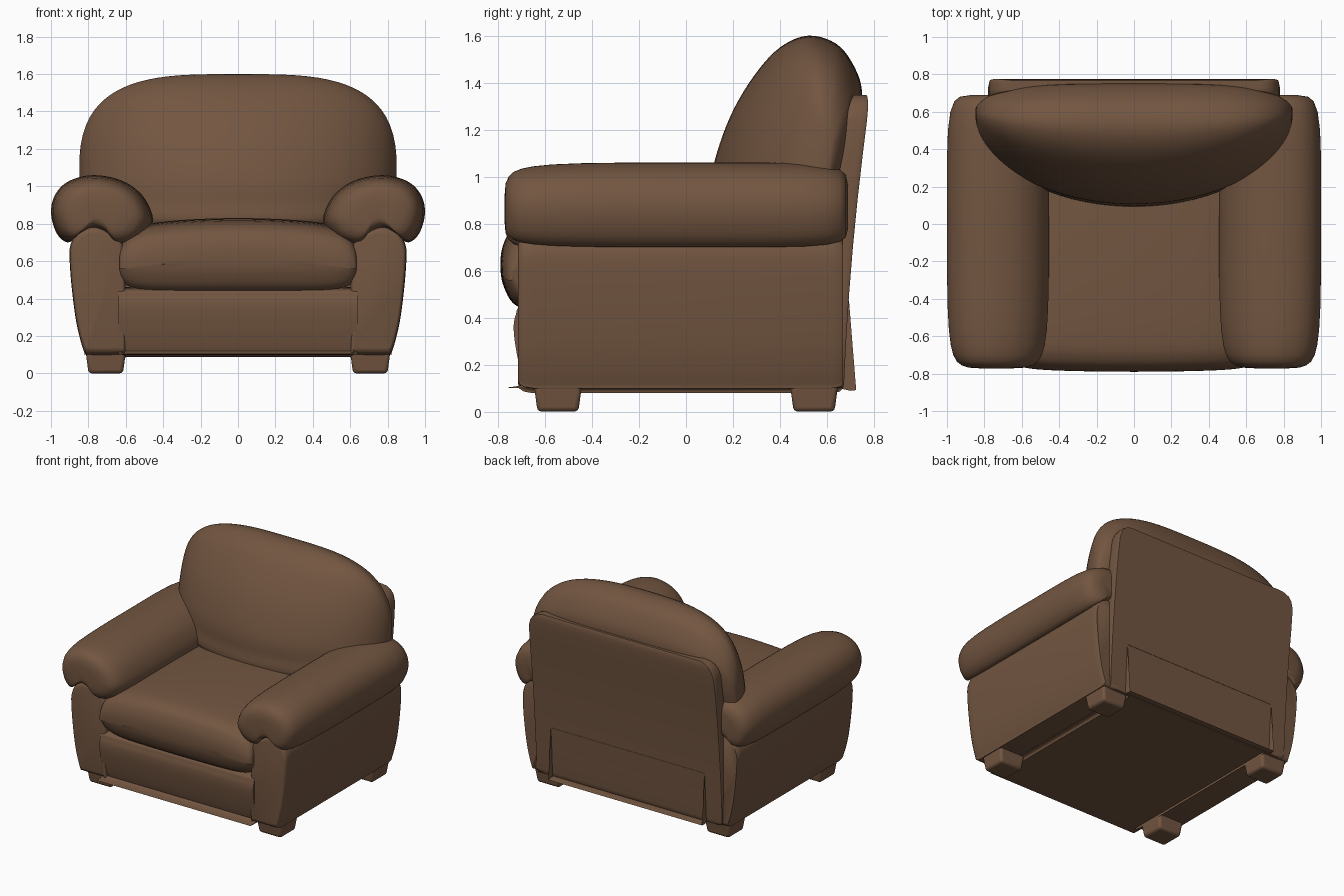
import bpy, bmesh, math
from mathutils import Vector

if "Cube" in bpy.data.objects:
    bpy.data.objects.remove(bpy.data.objects["Cube"], do_unlink=True)

leather = bpy.data.materials.new("brown_leather")
leather.use_nodes = True
colour = (0.17, 0.092, 0.052, 1)
leather.diffuse_color = colour
leather.node_tree.nodes["Principled BSDF"].inputs["Base Color"].default_value = colour
leather.node_tree.nodes["Principled BSDF"].inputs["Roughness"].default_value = 0.6


def spline(points, steps=5):
    """Closed smooth curve through 2D points."""
    pts = [Vector(p) for p in points]
    n, out = len(pts), []
    for i in range(n):
        a, b, c, d = (pts[(i + k) % n] for k in (-1, 0, 1, 2))
        for j in range(steps):
            t = j / steps
            out.append(b + (c - a) * (t / 2)
                       + (2 * a - 5 * b + 4 * c - d) * (t * t / 2)
                       + (3 * b - a - 3 * c + d) * (t ** 3 / 2))
    return out


def loft(name, rings, mirror=False, angle=50):
    """Skin a list of equal-length closed rings and cap both ends."""
    bm = bmesh.new()
    loops = [[bm.verts.new(p) for p in ring] for ring in rings]
    n = len(loops[0])
    for a, b in zip(loops, loops[1:]):
        for i in range(n):
            j = (i + 1) % n
            bm.faces.new((a[i], a[j], b[j], b[i]))
    bm.faces.new(loops[0])
    bm.faces.new(loops[-1])
    bmesh.ops.recalc_face_normals(bm, faces=bm.faces)
    return finish(name, bm, (True, False) if mirror else None, angle)


def finish(name, bm, mirror=None, angle=50, bevel=0):
    mesh = bpy.data.meshes.new(name)
    bm.to_mesh(mesh)
    bm.free()
    mesh.materials.append(leather)
    obj = bpy.data.objects.new(name, mesh)
    bpy.context.collection.objects.link(obj)
    bpy.ops.object.select_all(action='DESELECT')
    obj.select_set(True)
    bpy.context.view_layer.objects.active = obj
    bpy.ops.object.shade_smooth_by_angle(angle=math.radians(angle))
    if bevel:
        mod = obj.modifiers.new("soft_edges", 'BEVEL')
        mod.width, mod.segments = bevel, 3
    if mirror:
        mod = obj.modifiers.new("mirror", 'MIRROR')
        mod.use_axis[0], mod.use_axis[1] = mirror
    return obj


def along_y(profile, centre, sections):
    """Rings of an x-z profile, scaled about a centre at each y."""
    c = Vector(centre)
    return [[(*(c + (p - c) * s),) for p in profile] and
            [((c + (p - c) * s).x, y, (c + (p - c) * s).y) for p in profile]
            for y, s in sections]


def sweep(half_width, count=32):
    """Values of x and t across the width, denser towards the ends."""
    for i in range(count + 1):
        t = math.sin(math.radians(-86 + 172 * i / count))
        yield half_width * t, abs(t)


# Padded arm rolls, hollow underneath where they wrap the side panels
roll = spline([(1.0, .86), (.975, .96), (.9, 1.03), (.77, 1.06), (.62, 1.03),
               (.51, .95), (.455, .83), (.49, .74), (.56, .69), (.64, .68),
               (.7, .74), (.78, .77), (.85, .74), (.91, .70), (.97, .75)])
loft("arm_roll", along_y(roll, (.74, .86), [
    (-.772, .3), (-.768, .55), (-.755, .7), (-.735, .8), (-.7, .87), (-.65, .92),
    (-.57, .96), (-.45, .985), (-.25, 1), (.35, 1), (.5, .98), (.6, .93),
    (.655, .85), (.68, .74), (.69, .5)]), mirror=True)

# Side panels flaring gently upwards
side = spline([(.6, .1), (.62, .1), (.8, .1), (.823, .115), (.86, .25), (.885, .42),
               (.9, .6), (.895, .69), (.855, .76), (.78, .79), (.69, .77), (.61, .68), (.6, .4)])
loft("side_panel", along_y(side, (.74, .42), [
    (-.715, .88), (-.71, .94), (-.69, .98), (-.65, 1), (0, 1), (.62, 1),
    (.655, .98), (.668, .94)]), mirror=True)

# Base with a slightly bulging front rail
rail = spline([(-.665, .1), (-.69, .12), (-.715, .22), (-.733, .34), (-.725, .41),
               (-.69, .45), (-.5, .46), (.6, .46), (.64, .45), (.65, .12), (.62, .1)])
loft("base_rail", [[(x, p.x, p.y) for p in rail] for x in (-.64, -.3, 0, .3, .64)])

# Seat cushion, domed across its width and rounded at the ends
seat = spline([(-.79, .62), (-.778, .71), (-.73, .78), (-.6, .815), (-.2, .83), (.3, .82),
               (.4, .78), (.4, .5), (.3, .45), (-.6, .445), (-.72, .45), (-.775, .53)])
rings = []
for x, t in sweep(.635):
    s = (1 - t ** 8) ** .3
    rings.append([(x, -.1 + (p.x + .1) * (.93 + .07 * s) + .015 * t * t,
                   .6 + (p.y - .6) * (.25 + .75 * s)
                   - (.045 * t * t if p.y > .6 else 0)) for p in rings and seat or seat])
loft("seat_cushion", rings)

# Back cushion: leaning profile, crescent from above, arched from the front
back = spline([(.12, .78), (.105, .92), (.12, 1.06), (.19, 1.26), (.29, 1.43), (.4, 1.55),
               (.52, 1.6), (.64, 1.565), (.715, 1.47), (.75, 1.35), (.73, 1.15),
               (.68, .95), (.65, .78), (.4, .74)])
rings = []
for x, t in sweep(.85, 40):
    depth = (1 - t * t) ** .5
    rear = (1 - t ** 4) ** .5
    height = (1 - t ** 3.4) ** .35
    ring = []
    for p in back:
        d = p.x - .6
        ring.append((x, .6 + d * (depth if d < 0 else rear),
                     1.05 + (p.y - 1.05) * height))
    rings.append(ring)
loft("back_cushion", rings)

# Raked back panel with rounded top corners
rings = []
for z, inset in [(.1, .03), (.105, .012), (.13, 0), (.3, 0), (.5, 0), (.7, 0), (.9, 0),
                 (1.1, 0), (1.24, .004), (1.29, .02), (1.32, .042), (1.34, .075), (1.348, .11)]:
    h = z - .1
    y = .672 + .038 * h + .043 * h * h
    w = .78 - inset
    thin = .045 * (1 - min(inset, .1) * 4)
    ring = []
    for i in range(48):
        a = 2 * math.pi * (i + .5) / 48
        c, s = math.cos(a), math.sin(a)
        # Rounded slab cross-section
        ring.append((math.copysign((w - .03) * min(1, abs(c) * 1.4), c) + .03 * c,
                     y - .045 + math.copysign(thin * min(1, abs(s) * 1.6) ** .6, s), z))
    rings.append(ring)
loft("back_panel", rings)

# Four short tapered feet
bm = bmesh.new()
bmesh.ops.create_cube(bm, size=1)
for v in bm.verts:
    half = .108 if v.co.z > 0 else .092
    v.co = (.707 + math.copysign(half, v.co.x),
            -.545 + math.copysign(half - .005, v.co.y), .12 if v.co.z > 0 else 0)
finish("foot", bm, (True, True), 40, bevel=.018)
